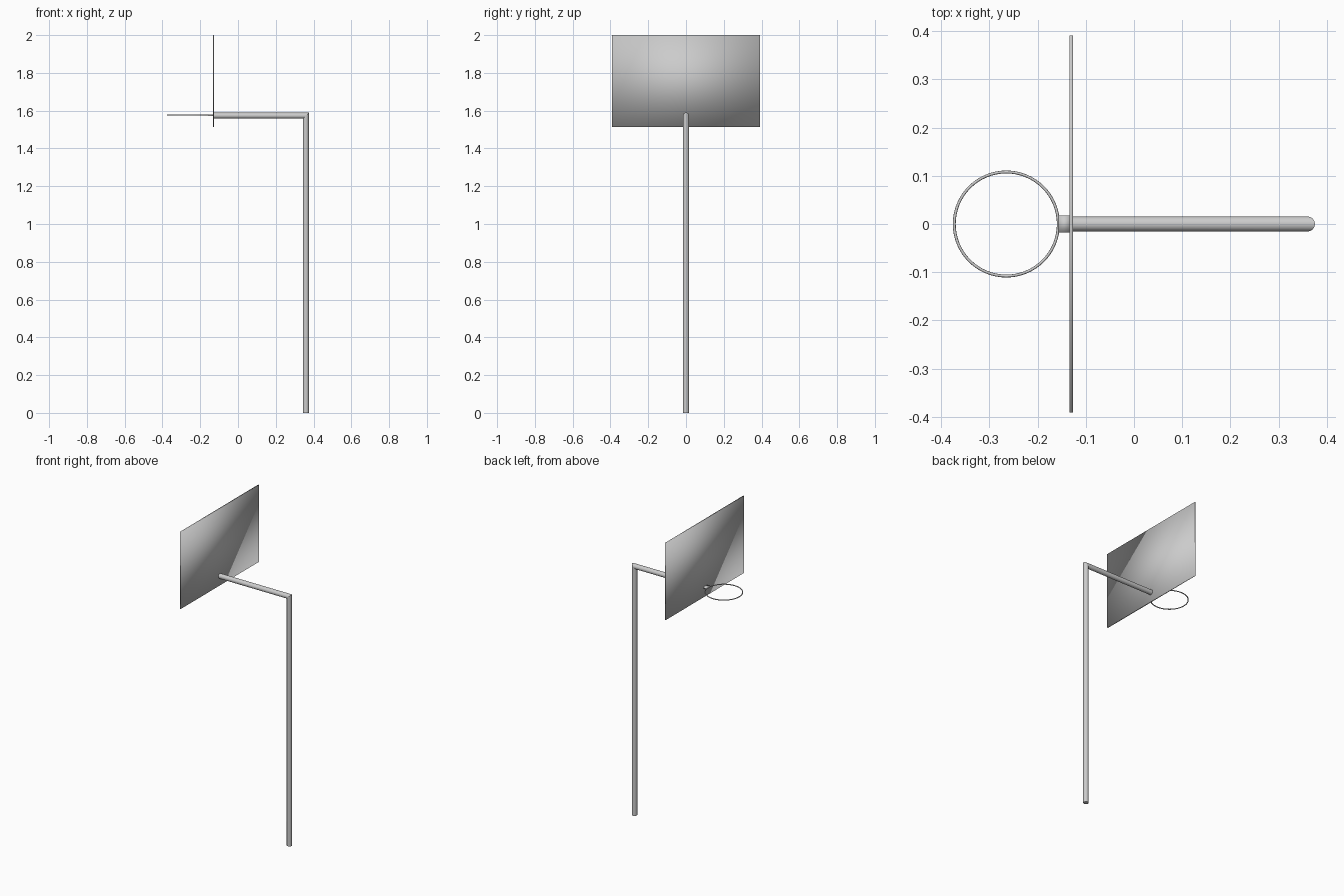
import bpy, bmesh
from math import cos, sin, tau

default = bpy.data.objects.get("Cube")
if default:
    bpy.data.objects.remove(default, do_unlink=True)

# One plain metal colour
metal = bpy.data.materials.new("grey_metal")
metal.use_nodes = True
grey = (0.6, 0.6, 0.6, 1)
metal.diffuse_color = grey
metal.node_tree.nodes["Principled BSDF"].inputs["Base Color"].default_value = grey


def finish(name, bm, smooth_caps=False):
    bmesh.ops.recalc_face_normals(bm, faces=bm.faces)
    for face in bm.faces:
        face.smooth = smooth_caps or len(face.verts) == 4
    if not smooth_caps:
        for edge in bm.edges:
            if any(len(f.verts) > 4 for f in edge.link_faces):
                edge.smooth = False
    mesh = bpy.data.meshes.new(name)
    bm.to_mesh(mesh)
    bm.free()
    mesh.materials.append(metal)
    obj = bpy.data.objects.new(name, mesh)
    bpy.context.collection.objects.link(obj)
    return obj


def skin(bm, rings, closed=False):
    """Bridge rings of points with quads."""
    loops = [[bm.verts.new(p) for p in ring] for ring in rings]
    pairs = list(zip(loops, loops[1:])) + ([(loops[-1], loops[0])] if closed else [])
    for a, b in pairs:
        for i in range(len(a)):
            j = (i + 1) % len(a)
            bm.faces.new((a[i], a[j], b[j], b[i]))
    return loops


def box(name, lo, hi):
    bm = bmesh.new()
    bmesh.ops.create_cube(bm, size=1)
    for v in bm.verts:
        v.co = [(l + h) / 2 + c * (h - l) for c, l, h in zip(v.co, lo, hi)]
    return finish(name, bm, smooth_caps=True)


# Pole and arm: one round tube with a mitred elbow
R, POLE_X, ARM_Z, BOARD_X = 0.0155, 0.36, 1.574, -0.13
SIDES = 24
circle = [(R * cos(tau * i / SIDES), R * sin(tau * i / SIDES)) for i in range(SIDES)]
bm = bmesh.new()
tube = skin(bm, [
    [(POLE_X + u, v, 0) for u, v in circle],
    [(POLE_X + u, v, ARM_Z + u) for u, v in circle],
    [(BOARD_X, v, ARM_Z + u) for u, v in circle],
])
bm.faces.new(tube[0])
bm.faces.new(tube[-1])
# Keep the elbow crisp
for a, b in zip(tube[1], tube[1][1:] + tube[1][:1]):
    bm.edges.get((a, b)).smooth = False
finish("pole_and_arm", bm)

# Backboard
box("backboard", (-0.1335, -0.391, 1.514), (-0.1265, 0.391, 2.0))

# Bracket between backboard and hoop
box("hoop_bracket", (-0.157, -0.018, 1.572), (-0.13, 0.018, 1.58))

# Hoop: a thin torus
HOOP_X, HOOP_Z, MAJOR, MINOR = -0.265, 1.576, 0.108, 0.003
bm = bmesh.new()
SEGMENTS, SECTION = 64, 10
rings = []
for i in range(SEGMENTS):
    a = tau * i / SEGMENTS
    ring = []
    for j in range(SECTION):
        b = tau * j / SECTION
        d = MAJOR + MINOR * cos(b)
        ring.append((HOOP_X + d * cos(a), d * sin(a), HOOP_Z + MINOR * sin(b)))
    rings.append(ring)
skin(bm, rings, closed=True)
finish("hoop", bm)
